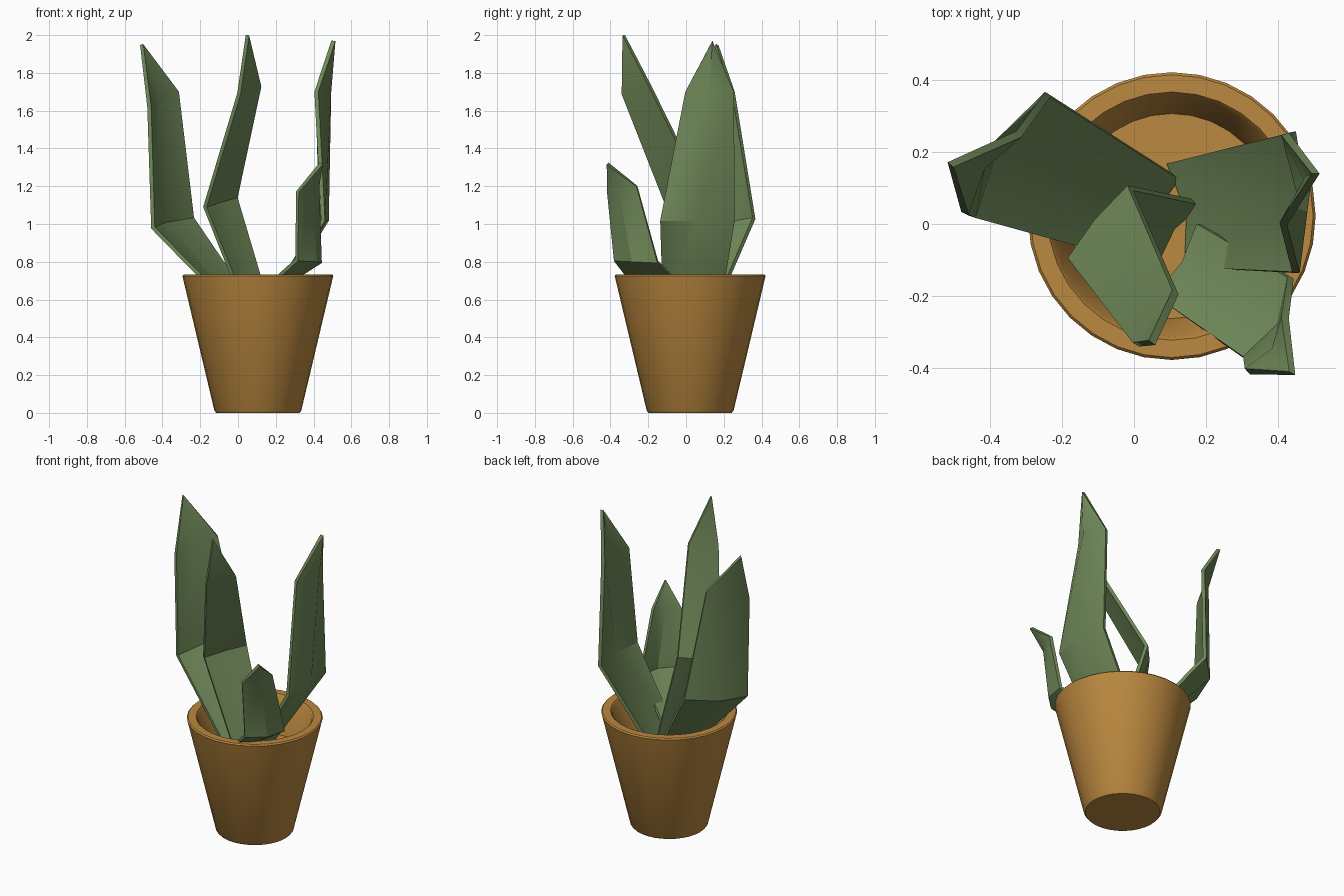
import bpy, bmesh, math
from mathutils import Vector

if "Cube" in bpy.data.objects:
    bpy.data.objects.remove(bpy.data.objects["Cube"])


def material(name, rgb):
    m = bpy.data.materials.new(name)
    m.diffuse_color = (*rgb, 1)
    m.use_nodes = True
    m.node_tree.nodes["Principled BSDF"].inputs["Base Color"].default_value = m.diffuse_color
    return m


def finish(name, bm, mat, angle):
    bmesh.ops.recalc_face_normals(bm, faces=bm.faces)
    me = bpy.data.meshes.new(name)
    bm.to_mesh(me)
    bm.free()
    ob = bpy.data.objects.new(name, me)
    bpy.context.collection.objects.link(ob)
    me.materials.append(mat)
    bpy.ops.object.select_all(action='DESELECT')
    ob.select_set(True)
    bpy.context.view_layer.objects.active = ob
    bpy.ops.object.shade_smooth_by_angle(angle=math.radians(angle))
    return ob


clay = material("clay", (0.50, 0.25, 0.05))
green = material("leaf_green", (0.16, 0.25, 0.10))

# Pot: lathed profile with tapered wall, soft rim and sunken floor
profile = [(0.22, 0), (0.23, 0.012), (0.397, 0.715), (0.40, 0.725), (0.393, 0.733),
           (0.345, 0.733), (0.335, 0.72), (0.285, 0.50)]
N = 32
bm = bmesh.new()
rings = [[bm.verts.new((0.105 + r * math.cos(2 * math.pi * i / N),
                        0.022 + r * math.sin(2 * math.pi * i / N), z)) for i in range(N)]
         for r, z in profile]
for a, b in zip(rings, rings[1:]):
    for i in range(N):
        j = (i + 1) % N
        bm.faces.new((a[i], a[j], b[j], b[i]))
bm.faces.new(rings[0][::-1])
bm.faces.new(rings[-1])
finish("pot", bm, clay, 40)


# Leaf: rows of left edge, midrib offset, right edge, closed by a pointed tip
def leaf(name, rows, tip, thick=0.022):
    bm = bmesh.new()
    strips = []
    for left, right, off in rows:
        l, r = Vector(left), Vector(right)
        d = r - l
        mid = (l + r) / 2 + Vector((-d.y, d.x, 0)).normalized() * off
        strips.append([bm.verts.new(p) for p in (l, mid, r)])
    for a, b in zip(strips, strips[1:]):
        for i in range(2):
            bm.faces.new((a[i], a[i + 1], b[i + 1], b[i]))
    t = bm.verts.new(tip)
    a = strips[-1]
    bm.faces.new((a[0], a[1], t))
    bm.faces.new((a[1], a[2], t))
    ob = finish(name, bm, green, 35)
    s = ob.modifiers.new("thickness", 'SOLIDIFY')
    s.thickness = thick
    s.offset = 0
    bpy.ops.object.modifier_apply(modifier=s.name)
    bpy.ops.object.shade_smooth_by_angle(angle=math.radians(35))


leaf("left_leaf", [((0.02, -0.11, 0.50), (0.12, 0.13, 0.50), 0.03),
                   ((-0.45, 0.02, 0.98), (-0.24, 0.36, 1.03), 0.05),
                   ((-0.47, 0.03, 1.62), (-0.32, 0.25, 1.70), 0.035)],
     (-0.51, 0.165, 1.95))
leaf("middle_leaf", [((0.06, -0.10, 0.50), (0.18, 0.06, 0.50), 0.02),
                     ((-0.175, -0.10, 1.09), (-0.01, 0.10, 1.14), 0.01),
                     ((0.005, -0.335, 1.69), (0.115, -0.19, 1.73), 0.0)],
     (0.05, -0.33, 2.0))
leaf("right_leaf", [((0.15, -0.12, 0.50), (0.10, 0.17, 0.50), -0.03),
                    ((0.45, -0.135, 1.02), (0.44, 0.255, 1.02), -0.025),
                    ((0.415, 0.0, 1.70), (0.42, 0.25, 1.70), -0.065)],
     (0.505, 0.14, 1.97))
leaf("small_leaf", [((0.06, -0.20, 0.58), (0.18, 0.0, 0.64), -0.02),
                    ((0.31, -0.375, 0.81), (0.435, -0.15, 0.80), -0.04),
                    ((0.315, -0.41, 1.17), (0.42, -0.26, 1.20), -0.03)],
     (0.44, -0.415, 1.32))
